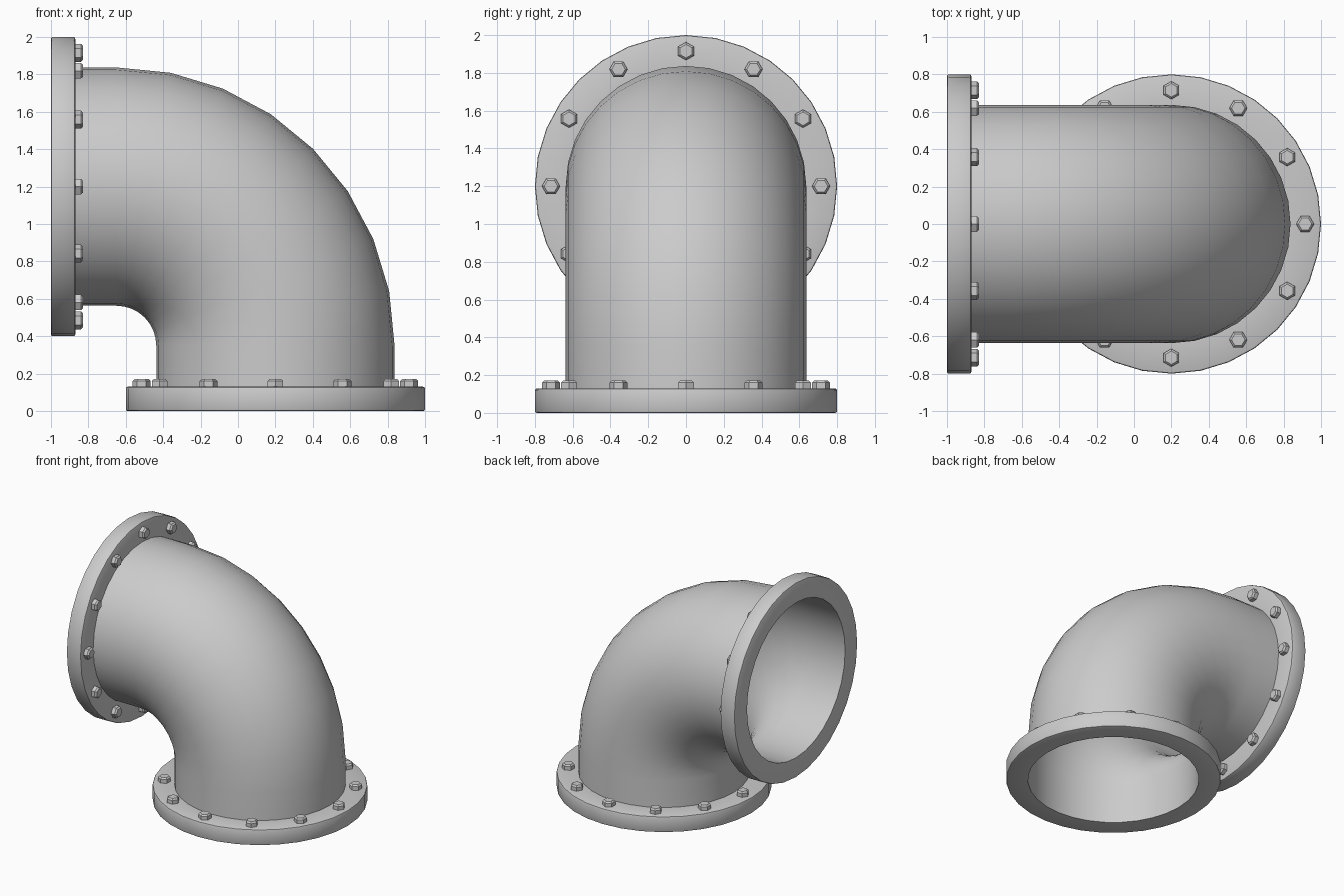
import bpy, bmesh
from math import sin, cos, pi, radians
from mathutils import Matrix, Vector

if "Cube" in bpy.data.objects:
    bpy.data.objects.remove(bpy.data.objects["Cube"])

SEG = 32
# Places a part built around z (mating face at z=0) onto each pipe end
BASE = Matrix.Translation((0.2, 0, 0))
SIDE = Matrix.Translation((-1, 0, 1.2)) @ Matrix.Rotation(radians(90), 4, 'Y')


def finish(bm, name, angle=35):
    me = bpy.data.meshes.new(name)
    bm.to_mesh(me)
    bm.free()
    ob = bpy.data.objects.new(name, me)
    bpy.context.collection.objects.link(ob)
    bpy.ops.object.select_all(action='DESELECT')
    ob.select_set(True)
    bpy.context.view_layer.objects.active = ob
    bpy.ops.object.shade_smooth_by_angle(angle=radians(angle))
    return ob


def skin(bm, rings, closed=False):
    # Bridge successive rings of points with quads
    loops = [[bm.verts.new(p) for p in r] for r in rings]
    pairs = list(zip(loops, loops[1:]))
    if closed:
        pairs.append((loops[-1], loops[0]))
    for a, b in pairs:
        for i in range(len(a)):
            j = (i + 1) % len(a)
            bm.faces.new((a[i], a[j], b[j], b[i]))
    bmesh.ops.recalc_face_normals(bm, faces=bm.faces)


def elbow(name, r=0.637, bend=0.85, steps=8):
    # Straight stub, quarter bend, straight stub
    path = [(Vector((0.2, 0, 0)), 0)]
    for i in range(steps + 1):
        a = pi / 2 * i / steps
        path.append((Vector((-0.65 + bend * cos(a), 0, 0.35 + bend * sin(a))), a))
    path.append((Vector((-1, 0, 1.2)), pi / 2))
    rings = []
    for c, a in path:
        out = Vector((cos(a), 0, sin(a)))
        rings.append([c + out * r * cos(t) + Vector((0, r * sin(t), 0))
                      for t in (2 * pi * k / SEG for k in range(SEG))])
    bm = bmesh.new()
    skin(bm, rings)
    return finish(bm, name, 60)


def flange(name, place):
    # Ring with softly chamfered outer edges
    prof = [(0.637, 0), (0.79, 0), (0.797, 0.003), (0.8, 0.01), (0.8, 0.12),
            (0.797, 0.127), (0.79, 0.13), (0.637, 0.13)]
    bm = bmesh.new()
    skin(bm, [[(r * cos(2 * pi * k / SEG), r * sin(2 * pi * k / SEG), z)
               for k in range(SEG)] for r, z in prof])
    bm.transform(place)
    return finish(bm, name)


def bolts(name, place, count=12):
    # Circle of chamfered hexagonal bolt heads
    bm = bmesh.new()
    for n in range(count):
        turn = Matrix.Rotation(2 * pi * n / count, 4, 'Z') @ Matrix.Translation((0.715, 0, 0))
        loops = [[bm.verts.new(turn @ Vector((r * cos(k * pi / 3), r * sin(k * pi / 3), z)))
                  for k in range(6)] for r, z in ((0.048, 0.125), (0.048, 0.16), (0.036, 0.172))]
        for a, b in zip(loops, loops[1:]):
            for k in range(6):
                j = (k + 1) % 6
                bm.faces.new((a[k], a[j], b[j], b[k]))
        bm.faces.new(loops[-1])
    bm.transform(place)
    return finish(bm, name, 20)


elbow("elbow_pipe")
for label, place in (("base", BASE), ("side", SIDE)):
    flange(label + "_flange", place)
    bolts(label + "_bolts", place)
